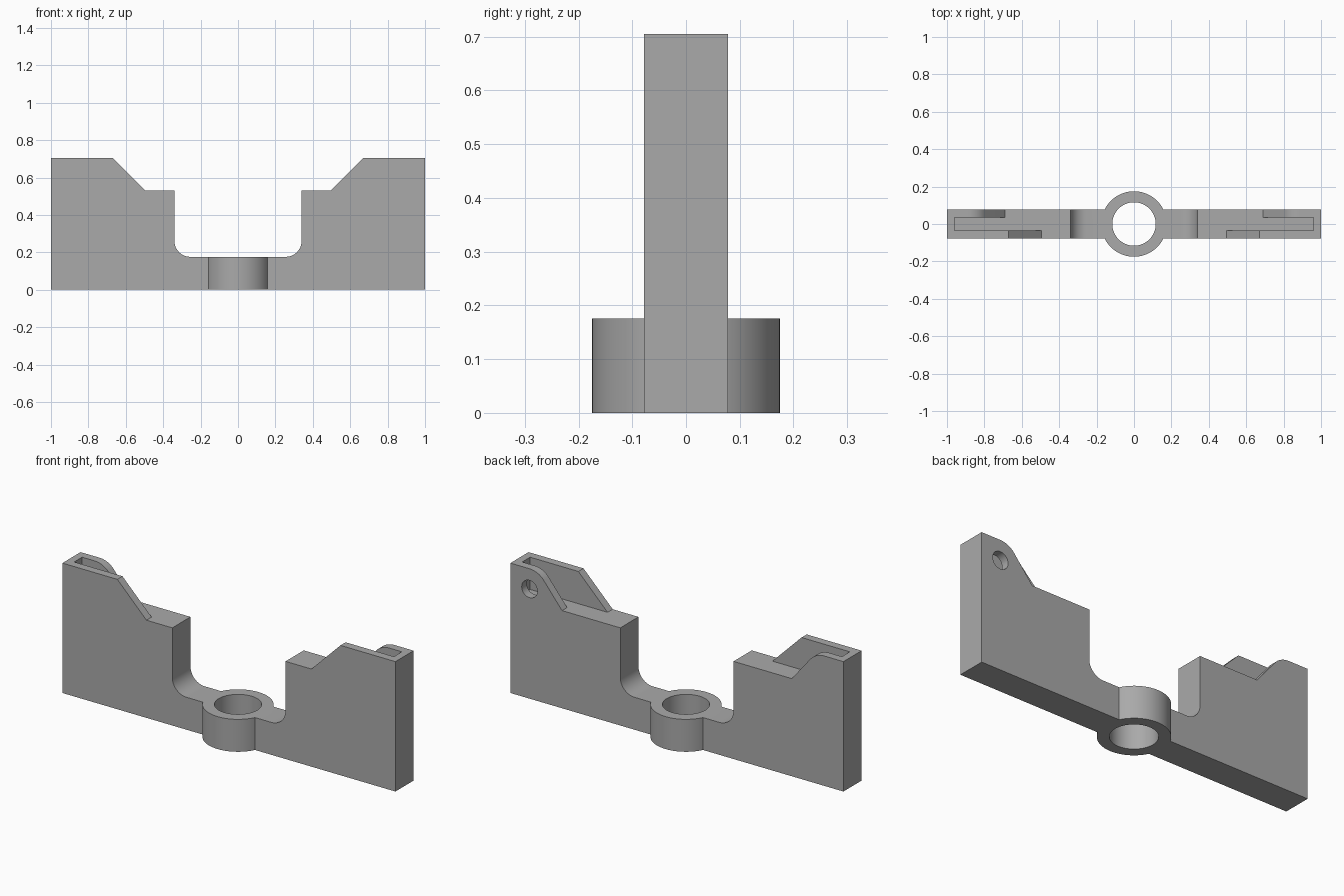
import bpy, bmesh, math

if "Cube" in bpy.data.objects:
    bpy.data.objects.remove(bpy.data.objects["Cube"])

HALF_DEPTH, SLOT = 0.078, 0.034
TOP, STEP, BASE = 0.705, 0.53, 0.176
LUG_X, LUG_Z, LUG_R = 0.885, 0.595, 0.11

grey = bpy.data.materials.new("plain_grey")
grey.use_nodes = True
colour = (0.40, 0.40, 0.40, 1)
grey.diffuse_color = colour
grey.node_tree.nodes["Principled BSDF"].inputs["Base Color"].default_value = colour


def arc(cx, cz, r, start, end, n=12):
    angles = [math.radians(start + (end - start) * i / n) for i in range(n + 1)]
    return [(cx + r * math.cos(a), cz + r * math.sin(a)) for a in angles]


def mirrored(points):
    return [(-x, z) for x, z in reversed(points)]


def extrude(name, points, y0, y1):
    """Prism from an x-z outline, running from y0 to y1."""
    bm = bmesh.new()
    face = bm.faces.new([bm.verts.new((x, y0, z)) for x, z in points])
    moved = bmesh.ops.extrude_face_region(bm, geom=[face])["geom"]
    bmesh.ops.translate(bm, vec=(0, y1 - y0, 0),
                        verts=[v for v in moved if isinstance(v, bmesh.types.BMVert)])
    bmesh.ops.recalc_face_normals(bm, faces=bm.faces)
    mesh = bpy.data.meshes.new(name)
    bm.to_mesh(mesh)
    bm.free()
    obj = bpy.data.objects.new(name, mesh)
    bpy.context.collection.objects.link(obj)
    mesh.materials.append(grey)
    return obj


def cylinder(name, r, depth, location, rotation=(0, 0, 0)):
    bpy.ops.mesh.primitive_cylinder_add(vertices=64, radius=r, depth=depth,
                                        location=location, rotation=rotation)
    obj = bpy.context.object
    obj.name = name
    obj.data.materials.append(grey)
    return obj


def combine(target, tool, operation):
    bpy.context.view_layer.objects.active = target
    mod = target.modifiers.new(operation, "BOOLEAN")
    mod.operation, mod.object, mod.solver = operation, tool, "EXACT"
    bpy.ops.object.modifier_apply(modifier=mod.name)
    bpy.data.objects.remove(tool)


# Full bracket outline: bottom, outer end, top, slope, step, filleted saddle
half = [(1, 0), (1, TOP), (0.67, TOP), (0.495, STEP), (0.34, STEP)]
half += arc(0.255, BASE + 0.085, 0.085, 0, -90)
bracket = extrude("bracket", half + mirrored(half), -HALF_DEPTH, HALF_DEPTH)

# Central boss
combine(bracket, cylinder("boss", 0.175, BASE, (0, 0, BASE / 2)), "UNION")
combine(bracket, cylinder("boss_bore", 0.116, 1, (0, 0, 0)), "DIFFERENCE")

# Slots between the cheeks, and rounded lugs on the back cheeks
slot = [(0.45, STEP), (0.96, STEP), (0.96, 1), (0.45, 1)]
lug = [(0.45, STEP), (0.69, STEP)] + arc(LUG_X, LUG_Z, LUG_R, 140.8, 90)
lug += [(LUG_X, 1), (0.45, 1)]
for flip in (list, mirrored):
    combine(bracket, extrude("slot_cutter", flip(slot), -SLOT, SLOT), "DIFFERENCE")
    combine(bracket, extrude("lug_cutter", flip(lug), 0, 0.2), "DIFFERENCE")

# Pin hole through the left back cheek only
pin = cylinder("pin_hole", 0.047, 0.2, (LUG_X, 0.1, LUG_Z), (math.pi / 2, 0, 0))
combine(bracket, pin, "DIFFERENCE")

bpy.ops.object.select_all(action="DESELECT")
bracket.select_set(True)
bpy.context.view_layer.objects.active = bracket
bpy.ops.object.shade_smooth_by_angle(angle=math.radians(25))
